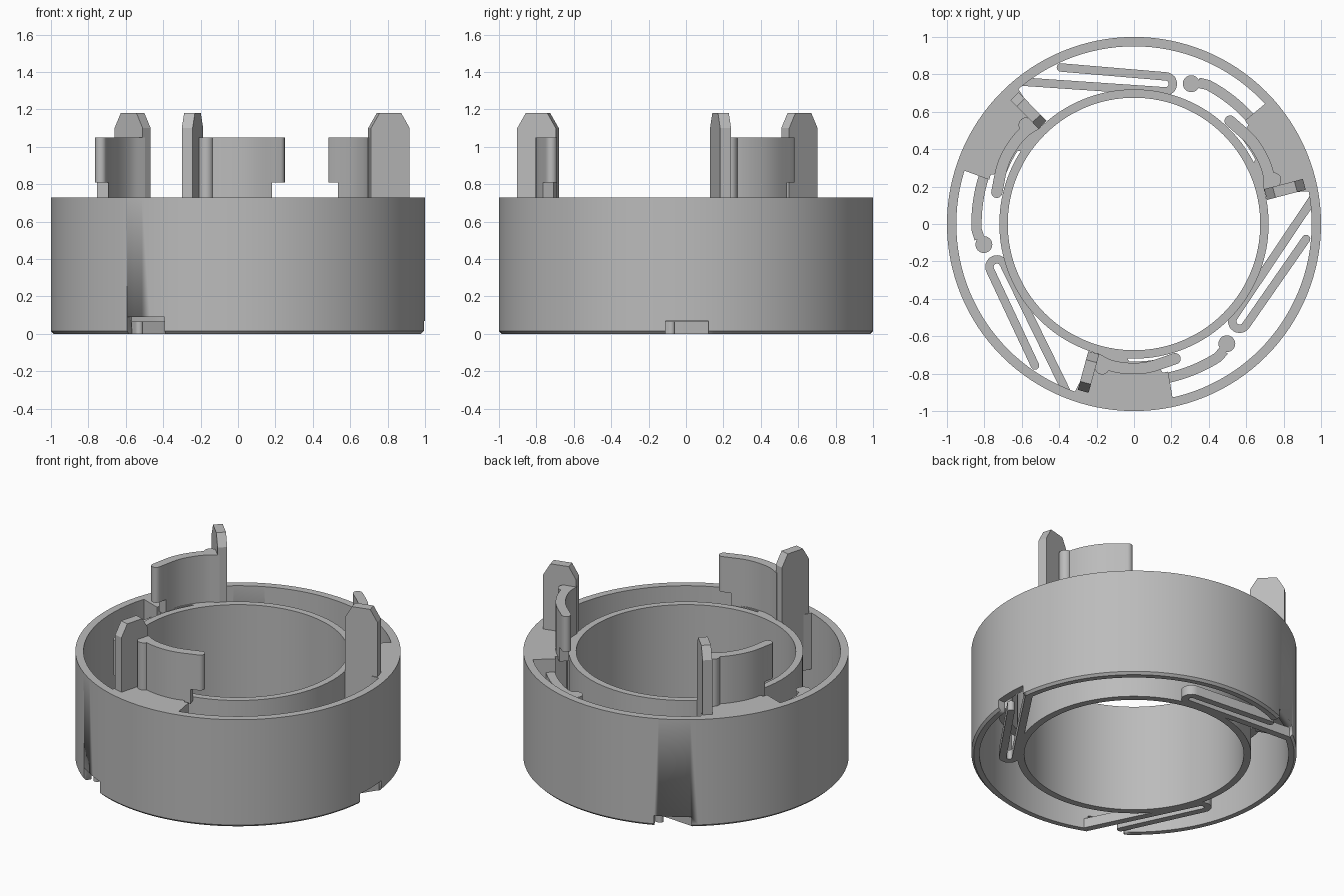
import bpy, bmesh, math
from mathutils import Vector, Matrix

if "Cube" in bpy.data.objects:
    bpy.data.objects.remove(bpy.data.objects["Cube"])

grey = bpy.data.materials.new("grey_plastic")
grey.diffuse_color = (0.5, 0.5, 0.5, 1)
grey.use_nodes = True
grey.node_tree.nodes["Principled BSDF"].inputs["Base Color"].default_value = grey.diffuse_color


def finish(bm, name, turn=0.0):
    bmesh.ops.recalc_face_normals(bm, faces=bm.faces)
    bm.transform(Matrix.Rotation(math.radians(turn), 4, 'Z'))
    me = bpy.data.meshes.new(name)
    bm.to_mesh(me)
    bm.free()
    ob = bpy.data.objects.new(name, me)
    bpy.context.collection.objects.link(ob)
    me.materials.append(grey)
    bpy.ops.object.select_all(action='DESELECT')
    ob.select_set(True)
    bpy.context.view_layer.objects.active = ob
    bpy.ops.object.shade_smooth_by_angle(angle=math.radians(30))
    return ob


def prism(name, outline, z0, z1, turn=0.0):
    """Flat outline extruded from z0 to z1."""
    bm = bmesh.new()
    face = bm.faces.new([bm.verts.new((p[0], p[1], z0)) for p in outline])
    new = bmesh.ops.extrude_face_region(bm, geom=[face])["geom"]
    bmesh.ops.translate(bm, vec=(0, 0, z1 - z0),
                        verts=[v for v in new if isinstance(v, bmesh.types.BMVert)])
    return finish(bm, name, turn)


def lathe(name, profile, steps=128):
    bm = bmesh.new()
    rows = []
    for i in range(steps):
        a = 2 * math.pi * i / steps
        rows.append([bm.verts.new((r * math.cos(a), r * math.sin(a), z)) for r, z in profile])
    n = len(profile)
    for i in range(steps):
        p, q = rows[i], rows[(i + 1) % steps]
        for j in range(n):
            bm.faces.new((p[j], q[j], q[(j + 1) % n], p[(j + 1) % n]))
    return finish(bm, name)


def polar(r, deg):
    return Vector((r * math.cos(math.radians(deg)), r * math.sin(math.radians(deg))))


def arc(r, a0, a1, n, centre=(0, 0)):
    return [Vector(centre) + polar(r, a0 + (a1 - a0) * i / n) for i in range(n + 1)]


def ribbon(path, width, round_end=False):
    """Outline of a strip following a path, optionally with a rounded tip."""
    path = [Vector(p) for p in path]
    left, right = [], []
    for i, p in enumerate(path):
        d = (path[min(i + 1, len(path) - 1)] - path[max(i - 1, 0)]).normalized()
        side = Vector((-d.y, d.x)) * width / 2
        left.append(p + side)
        right.append(p - side)
    tip = []
    if round_end:
        d = path[-1] - path[-2]
        a = math.degrees(math.atan2(d.y, d.x))
        tip = arc(width / 2, a + 90, a - 90, 10, path[-1])[1:-1]
    return left + tip + right[::-1]


def spline(pts, n=5):
    """Smooth curve through a few points."""
    pts = [Vector(p) for p in pts]
    ext = [2 * pts[0] - pts[1]] + pts + [2 * pts[-1] - pts[-2]]
    out = []
    for i in range(1, len(ext) - 2):
        a, b, c, d = ext[i - 1:i + 3]
        for k in range(n):
            t = k / n
            out.append(0.5 * (2 * b + (c - a) * t + (2 * a - 5 * b + 4 * c - d) * t * t
                              + (3 * b - a - 3 * c + d) * t ** 3))
    return out + [pts[-1]]


# Concentric outer and inner walls
TOP = 0.73
outer = lathe("outer_wall", [(0.95, 0), (0.985, 0), (1.0, 0.015), (1.0, TOP), (0.95, TOP)])
lathe("inner_wall", [(0.675, 0), (0.72, 0), (0.72, TOP), (0.675, TOP)])

# Shared outlines
deck = [polar(0.96, -109.5)] + arc(0.96, -108, -77.5, 16) + arc(0.81, -77, -79, 1) \
    + arc(0.735, -82, -92, 6) + arc(0.70, -94, -106.5, 6)
hook = spline([(-0.21, -0.715), (-0.13, -0.755), (-0.03, -0.772), (0.08, -0.765), (0.22, -0.72)])
hook_root = [p for p in hook if p.x < 0.17] + [Vector((0.17, -0.737))]
finger = arc(0.842, -79, -58, 14) + [polar(0.83, -54.5)]
bend = Vector((0.565, -0.52))
spring = [(0.96, 0.14)] + arc(0.04, 146, 326, 12, bend) + [(0.92, -0.08)]

for k in range(3):
    turn = 120 * k
    n = "_%d" % (k + 1)

    # Deck joining the two walls
    prism("deck" + n, deck, 0.35, TOP, turn)

    # Upright tab with clipped top corners
    bm = bmesh.new()
    prof = [(-0.107, 0.5), (0.107, 0.5), (0.107, 1.10), (0.06, 1.18), (-0.06, 1.18), (-0.107, 1.10)]
    face = bm.faces.new([bm.verts.new((x, -0.03, z)) for x, z in prof])
    new = bmesh.ops.extrude_face_region(bm, geom=[face])["geom"]
    bmesh.ops.translate(bm, vec=(0, 0.06, 0),
                        verts=[v for v in new if isinstance(v, bmesh.types.BMVert)])
    spot = polar(0.828, -107.1)
    bm.transform(Matrix.Translation((spot.x, spot.y, 0)) @ Matrix.Rotation(math.radians(-105.3), 4, 'Z'))
    finish(bm, "upright_tab" + n, turn)

    # Curved hook blade, undercut at its free end
    prism("hook_blade" + n, ribbon(hook, 0.06, True), 0.81, 1.05, turn)
    prism("hook_root" + n, ribbon(hook_root, 0.06), TOP - 0.02, 0.81, turn)
    prism("hook_bead" + n, arc(0.04, 0, 337.5, 15, (-0.17, -0.765)), TOP - 0.02, 1.05, turn)

    # Flexible finger with a round tip
    prism("finger" + n, ribbon(finger, 0.055), 0.4, 0.64, turn)
    prism("finger_tip" + n, arc(0.045, 0, 345, 23, polar(0.81, -52.2)), 0.4, 0.64, turn)

    # Hairpin spring at the base
    prism("hairpin_spring" + n, ribbon(spring, 0.045, True), 0.0, 0.065, turn)

    # Notch in the outer wall beside the spring
    h = 0.09 if k == 2 else 0.07
    cut = prism("notch_cutter" + n, [(0.9, -0.11), (1.1, -0.11), (1.1, 0.12), (0.9, 0.12)], -0.1, h, turn)
    cut.hide_render = True
    cut.hide_viewport = True
    mod = outer.modifiers.new("notch" + n, 'BOOLEAN')
    mod.operation = 'DIFFERENCE'
    mod.solver = 'EXACT'
    mod.object = cut
